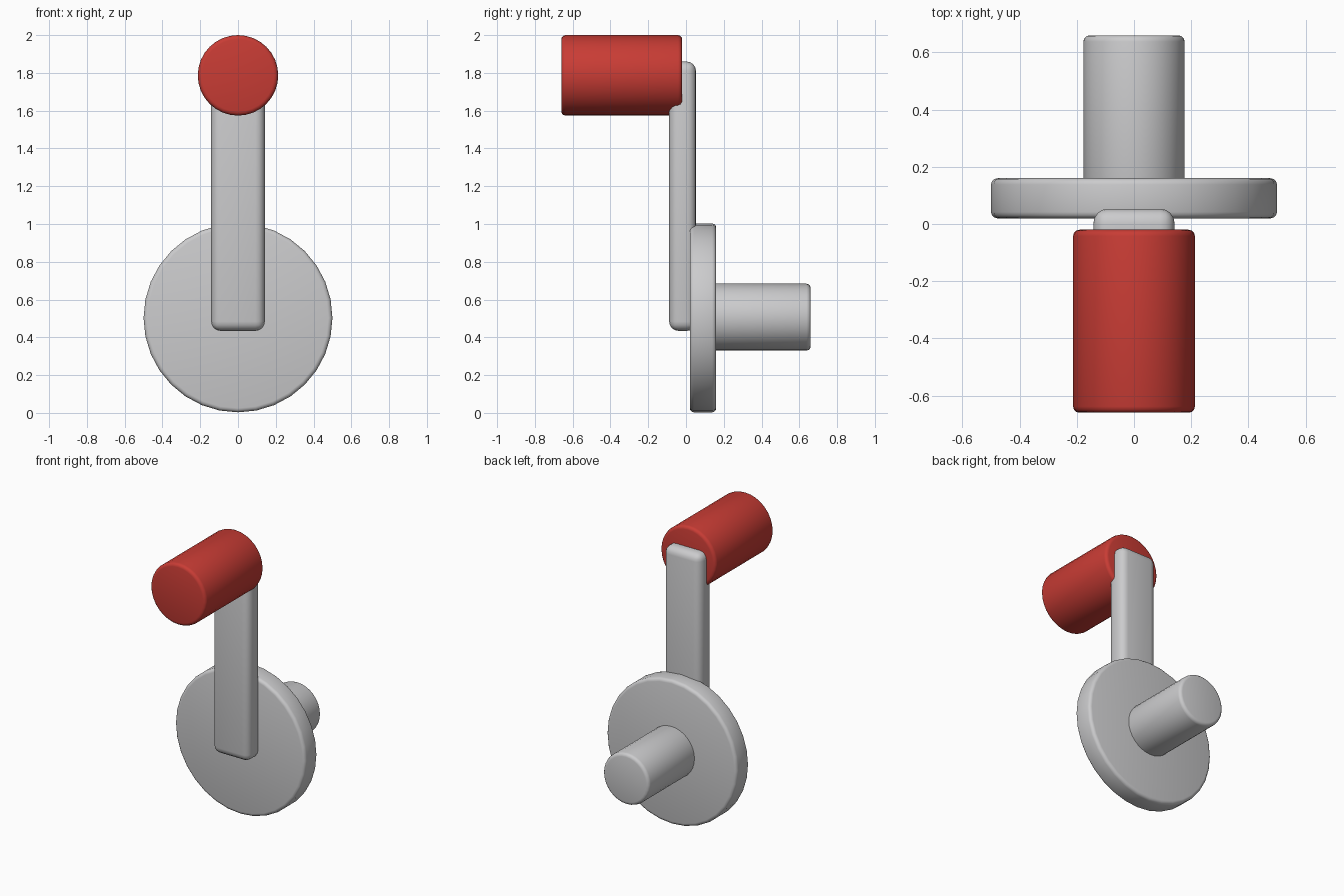
import bpy
from math import pi

cube = bpy.data.objects.get("Cube")
if cube:
    bpy.data.objects.remove(cube, do_unlink=True)


def make_material(name, rgb):
    mat = bpy.data.materials.new(name)
    mat.use_nodes = True
    color = (*rgb, 1)
    mat.diffuse_color = color
    mat.node_tree.nodes["Principled BSDF"].inputs["Base Color"].default_value = color
    return mat


def finish(name, mat, bevel, segments):
    """Name, colour, round the edges and smooth the active object."""
    obj = bpy.context.object
    obj.name = obj.data.name = name
    obj.data.materials.append(mat)
    bpy.ops.object.transform_apply(location=False, rotation=True, scale=True)
    mod = obj.modifiers.new("Rounded edges", "BEVEL")
    mod.width, mod.segments = bevel, segments
    mod.limit_method = "ANGLE"
    bpy.ops.object.modifier_apply(modifier=mod.name)
    bpy.ops.object.shade_smooth_by_angle(angle=pi / 5)
    return obj


def cylinder(name, mat, radius, front, back, z, bevel):
    """Cylinder lying along the y axis."""
    bpy.ops.mesh.primitive_cylinder_add(
        vertices=32, radius=radius, depth=back - front,
        location=(0, (front + back) / 2, z), rotation=(pi / 2, 0, 0))
    return finish(name, mat, bevel, 3)


grey = make_material("light grey metal", (0.6, 0.6, 0.61))
red = make_material("red grip", (0.58, 0.045, 0.035))

# Round plate with the axle behind it
cylinder("disc", grey, 0.5, 0.02, 0.16, 0.503, 0.022)
cylinder("axle", grey, 0.177, 0.1, 0.66, 0.507, 0.022)

# Upright crank arm
bpy.ops.mesh.primitive_cube_add(size=1, location=(0, -0.018, 1.147))
bpy.context.object.scale = (0.284, 0.142, 1.426)
finish("crank_arm", grey, 0.05, 4)

# Grip pointing forwards from the top of the arm
cylinder("grip", red, 0.213, -0.66, -0.02, 1.787, 0.022)
